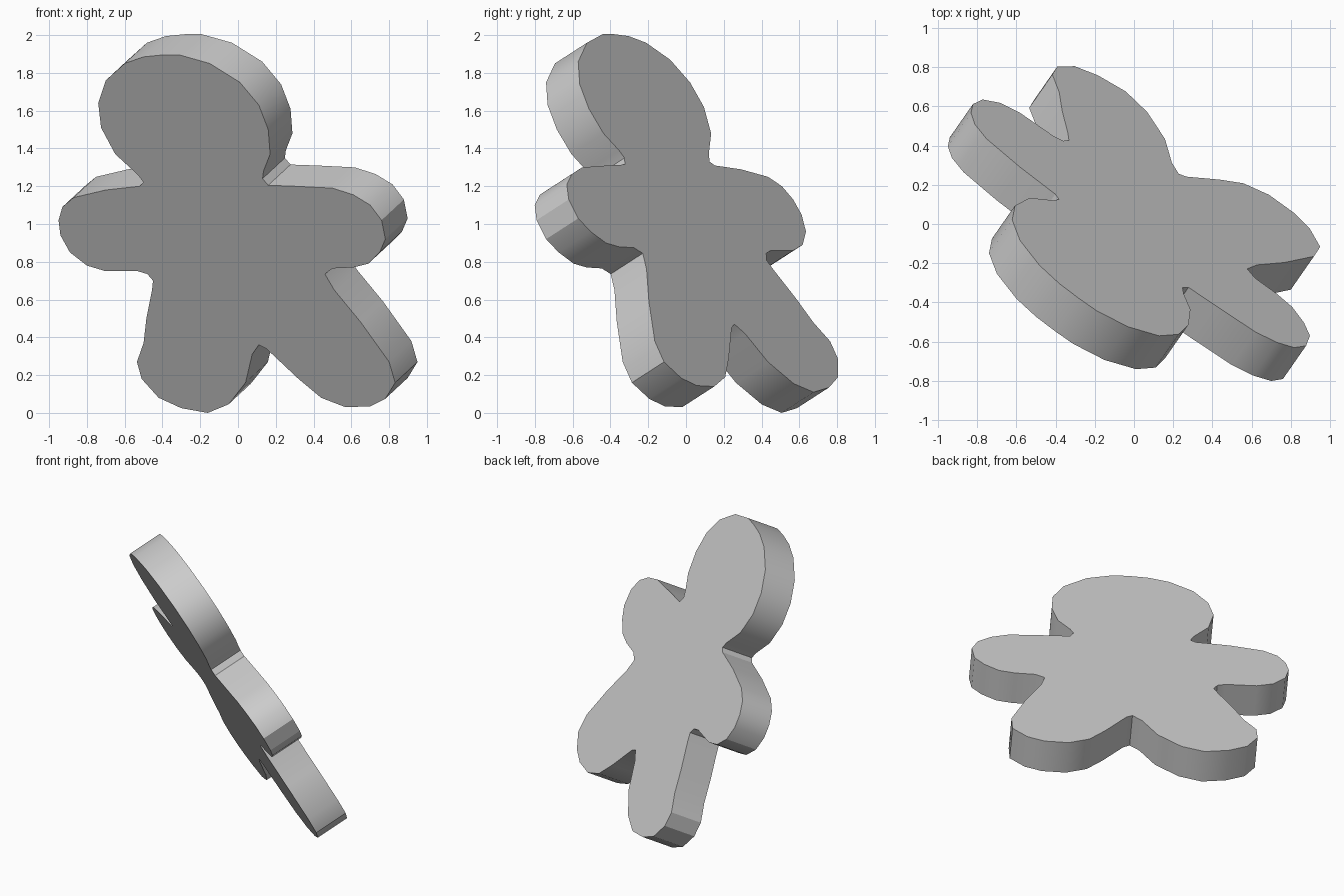
import bpy, bmesh
from mathutils import Vector

if "Cube" in bpy.data.objects:
    bpy.data.objects.remove(bpy.data.objects["Cube"])

# Outline of the flat figure as seen from the front (x, z), by body part
head = [(-.65, 1.37), (-.725, 1.51), (-.74, 1.64), (-.70, 1.76), (-.60, 1.85),
        (-.50, 1.885), (-.40, 1.895), (-.31, 1.895), (-.15, 1.85), (.01, 1.75),
        (.11, 1.63), (.16, 1.50), (.17, 1.37), (.135, 1.28), (.13, 1.24), (.16, 1.205)]
right_arm = [(.30, 1.20), (.50, 1.19), (.61, 1.155), (.70, 1.10), (.76, 1.02),
             (.78, .92), (.75, .85), (.69, .79), (.61, .77), (.50, .765), (.46, .735)]
right_leg = [(.51, .65), (.65, .48), (.80, .27), (.832, .16), (.78, .075), (.70, .035),
             (.57, .03), (.44, .08), (.32, .18), (.15, .34), (.11, .36)]
left_leg = [(.075, .31), (.04, .16), (-.05, .045), (-.16, 0), (-.30, .025), (-.42, .08),
            (-.51, .18), (-.535, .27), (-.50, .37), (-.485, .50), (-.455, .65), (-.45, .70)]
left_arm = [(-.48, .735), (-.53, .75), (-.70, .75), (-.80, .78), (-.89, .85), (-.94, .94),
            (-.95, 1.02), (-.93, 1.09), (-.87, 1.14), (-.70, 1.18), (-.52, 1.20),
            (-.50, 1.22), (-.53, 1.26)]
outline = head + right_arm + right_leg + left_leg + left_arm

# Tilted plane of the front face: its normal is also the thickness direction
normal = Vector((.695, 1, .645))
thickness = normal * .17


def on_plane(x, z):
    return Vector((x, .395 - normal.x * x - normal.z * z, z))


# Cookie slab: one outline face given thickness
bm = bmesh.new()
front = bm.faces.new([bm.verts.new(on_plane(x, z)) for x, z in outline])
back = bmesh.ops.extrude_face_region(bm, geom=[front], use_keep_orig=True)
bmesh.ops.translate(bm, vec=thickness,
                    verts=[v for v in back["geom"] if isinstance(v, bmesh.types.BMVert)])
bmesh.ops.recalc_face_normals(bm, faces=bm.faces)

mesh = bpy.data.meshes.new("cookie_figure")
bm.to_mesh(mesh)
bm.free()
cookie = bpy.data.objects.new("cookie_figure", mesh)
bpy.context.collection.objects.link(cookie)

# Smooth rim, crisp face edges
bpy.context.view_layer.objects.active = cookie
cookie.select_set(True)
bpy.ops.object.shade_smooth_by_angle(angle=.52)
